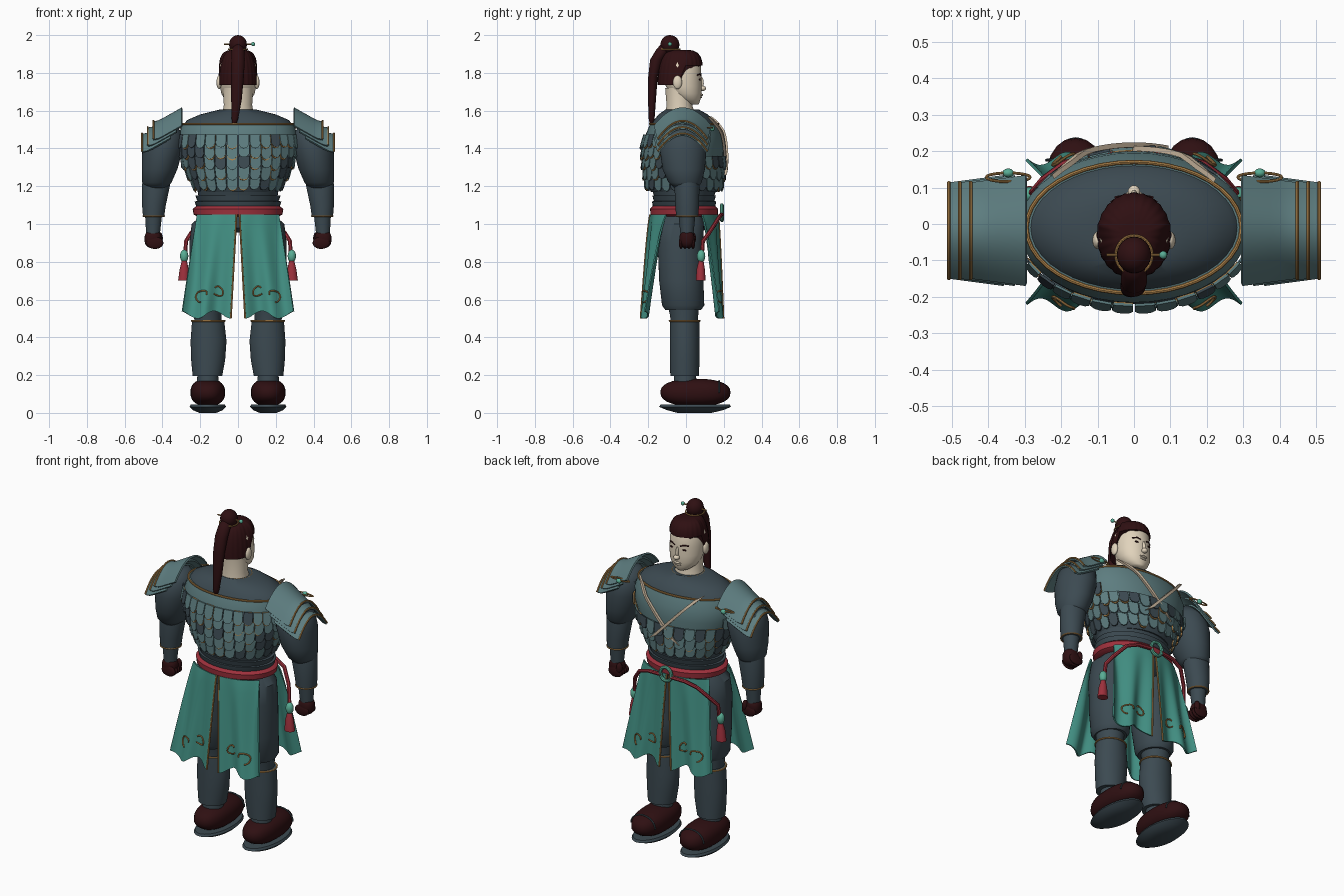
import bpy, bmesh, math, random
from mathutils import Vector

random.seed(4)
if "Cube" in bpy.data.objects:
    bpy.data.objects.remove(bpy.data.objects["Cube"])


def material(name, r, g, b):
    mat = bpy.data.materials.new(name)
    mat.use_nodes = True
    mat.diffuse_color = (r, g, b, 1)
    mat.node_tree.nodes["Principled BSDF"].inputs["Base Color"].default_value = (r, g, b, 1)
    return mat


SLATE = material("dark slate", .045, .068, .083)
STEEL = material("blue grey steel", .11, .205, .215)
TEAL = material("teal cloth", .055, .28, .23)
JADE = material("jade", .1, .42, .3)
HAIR = material("dark brown", .028, .005, .006)
RED = material("red sash", .34, .03, .045)
SKIN = material("skin", .75, .65, .5)
GOLD = material("gold trim", .43, .23, .07)
STRAP = material("beige strap", .6, .48, .35)


def finish(obj, *mats, angle=40):
    for mat in mats:
        obj.data.materials.append(mat)
    bpy.ops.object.select_all(action='DESELECT')
    obj.select_set(True)
    bpy.context.view_layer.objects.active = obj
    if obj.type == 'CURVE':
        bpy.ops.object.convert(target='MESH')
        obj = bpy.context.object
    bpy.ops.object.shade_smooth_by_angle(angle=math.radians(angle))
    return obj


def from_bmesh(name, bm, *mats, angle=40):
    bmesh.ops.recalc_face_normals(bm, faces=bm.faces)
    mesh = bpy.data.meshes.new(name)
    bm.to_mesh(mesh)
    bm.free()
    obj = bpy.data.objects.new(name, mesh)
    bpy.context.collection.objects.link(obj)
    return finish(obj, *mats, angle=angle)


def grid(name, point, nu, nv, *mats, closed=False, rule=None, thick=0, angle=40):
    """Surface from point(u, v); closed wraps u and caps both ends."""
    bm = bmesh.new()
    cols = nu if closed else nu + 1
    rows = [[bm.verts.new(point(i / nu, j / nv)) for i in range(cols)] for j in range(nv + 1)]
    for low, high in zip(rows, rows[1:]):
        for i in range(nu):
            k = (i + 1) % cols
            bm.faces.new((low[i], low[k], high[k], high[i]))
    if closed:
        bm.faces.new(rows[0])
        bm.faces.new(rows[-1])
    if rule:
        for face in bm.faces:
            face.material_index = rule(face.calc_center_median())
    if thick:
        bmesh.ops.recalc_face_normals(bm, faces=bm.faces)
        bmesh.ops.solidify(bm, geom=bm.faces[:], thickness=thick)
    return from_bmesh(name, bm, *mats, angle=angle)


def loft(name, sections, *mats, rule=None, angle=40):
    """Stacked ellipses, each given as z, x, y, x radius, y radius."""
    def point(u, v):
        z, x, y, rx, ry = sections[round(v * (len(sections) - 1))]
        a = u * math.tau
        return x + rx * math.cos(a), y + ry * math.sin(a), z
    return grid(name, point, 40, len(sections) - 1, *mats, closed=True, rule=rule, angle=angle)


def tube(name, points, radius, mat, cyclic=False):
    curve = bpy.data.curves.new(name, 'CURVE')
    curve.dimensions = '3D'
    curve.bevel_depth, curve.bevel_resolution, curve.use_fill_caps = radius, 2, True
    spline = curve.splines.new('POLY')
    spline.points.add(len(points) - 1)
    for p, co in zip(spline.points, points):
        p.co = (*co, 1)
    spline.use_cyclic_u = cyclic
    obj = bpy.data.objects.new(name, curve)
    bpy.context.collection.objects.link(obj)
    return finish(obj, mat)


def ring(name, z, x, y, rx, ry, radius, mat=GOLD, upright=False):
    arc = [(math.cos(i * math.tau / 40), math.sin(i * math.tau / 40)) for i in range(40)]
    points = [(x + rx * c, y, z + ry * s) if upright else (x + rx * c, y + ry * s, z) for c, s in arc]
    return tube(name, points, radius, mat, True)


def blob(name, center, size, mat, power=1):
    bm = bmesh.new()
    bmesh.ops.create_uvsphere(bm, u_segments=24, v_segments=14, radius=1)
    for v in bm.verts:
        v.co = Vector([c + s * math.copysign(abs(k) ** power, k) for c, s, k in zip(center, size, v.co)])
    return from_bmesh(name, bm, mat, angle=60)


# Torso: collar yoke, cuirass and banded waist
TORSO = [(1.17, 0, -.01, .205, .175), (1.2, 0, -.01, .225, .19), (1.3, 0, -.01, .275, .205),
         (1.4, 0, -.01, .31, .21), (1.47, 0, -.01, .315, .205), (1.53, 0, -.01, .295, .18)]


def torso_point(a, z, lift=0):
    for low, high in zip(TORSO, TORSO[1:]):
        if z <= high[0] or high is TORSO[-1]:
            t = (z - low[0]) / (high[0] - low[0])
            _, _, y, rx, ry = [p + (q - p) * t for p, q in zip(low, high)]
            return Vector(((rx + lift) * math.cos(a), y + (ry + lift) * math.sin(a), z))


loft("cuirass", TORSO, SLATE, STEEL, rule=lambda c: int(c.z > 1.47 or (c.y > 0 and c.z > 1.3)))
loft("yoke", [(1.52, 0, -.01, .29, .175), (1.55, 0, -.01, .27, .16), (1.58, 0, -.015, .2, .13),
              (1.605, 0, -.02, .1, .09), (1.6, 0, -.02, .07, .07)], SLATE)
ring("yoke_trim", 1.53, 0, -.01, .295, .18, .006)
ring("collar_trim", 1.6, 0, -.02, .09, .085, .004)
loft("waist", [(1.06, 0, -.01, .2, .15), (1.09, 0, -.01, .22, .165), (1.12, 0, -.01, .23, .17),
               (1.121, 0, -.01, .215, .16), (1.15, 0, -.01, .225, .168), (1.151, 0, -.01, .21, .16),
               (1.18, 0, -.01, .215, .17)], SLATE, angle=20)
loft("sash", [(1.04, 0, -.01, .215, .165), (1.05, 0, -.01, .235, .178), (1.08, 0, -.01, .24, .18),
              (1.095, 0, -.01, .22, .165)], RED)
loft("hips", [(.955, 0, -.02, .1, .1), (.98, 0, -.02, .17, .135), (1.06, 0, -.01, .2, .155)], SLATE)

# Overlapping rounded scales wrapped round the cuirass
OUTLINE = [(-1, 0), (1, 0), (1, .7), (.6, .93), (0, 1), (-.6, .93), (-1, .7)]


def add_scale(bm, a, top, width, height, lift, index):
    layers = [[bm.verts.new(torso_point(a + u * width, top - v * height, lift + k + .014 * v))
               for u, v in OUTLINE] for k in (0, .007)]
    faces = [bm.faces.new(layers[1]), bm.faces.new(layers[0])]
    for i in range(len(OUTLINE)):
        k = (i + 1) % len(OUTLINE)
        faces.append(bm.faces.new((layers[0][i], layers[0][k], layers[1][k], layers[1][i])))
    for face in faces:
        face.material_index = index


bm = bmesh.new()
for row in range(5):
    top, count = 1.475 - row * .057, 34 - 2 * row
    for i in range(count):
        a = (i + row % 2 / 2) * math.tau / count
        if math.sin(a) > .3 and row < 2:
            continue
        width, size = math.pi / count * .92, .07 + random.uniform(-.006, .006)
        shade = int(random.random() < .72)
        add_scale(bm, a, top, width, size, .006, shade)
        if random.random() < .4:
            add_scale(bm, a, top, width, size + .006, .003, 2)
from_bmesh("armor_scales", bm, SLATE, STEEL, GOLD, angle=30)

# Crossed chest straps
for side, name, lift in ((1, "under_strap", .012), (-1, "over_strap", .022)):
    def strap(u, v):
        x = side * (.2 - .27 * v) + (u - .5) * .05
        z = 1.555 - .28 * v + side * (u - .5) * .03
        bulge = .212 * math.sqrt(1 - (x / .33) ** 2)
        return x, bulge - .01 - max(0, z - 1.49) * .4 + lift, z
    grid(name, strap, 2, 12, STRAP, thick=.014)

# Head: face, features, ears
loft("neck", [(1.57, 0, -.03, .085, .08), (1.63, 0, -.035, .075, .068), (1.72, 0, -.035, .08, .075)], SKIN)
loft("head", [(1.632, 0, .04, .025, .025), (1.64, 0, .028, .045, .042), (1.66, 0, .012, .07, .065),
              (1.69, 0, 0, .088, .083), (1.73, 0, -.012, .096, .095), (1.78, 0, -.018, .097, .1),
              (1.84, 0, -.025, .095, .103), (1.88, 0, -.03, .08, .09), (1.9, 0, -.03, .05, .06)], SKIN, angle=80)
blob("nose", (0, .088, 1.718), (.017, .018, .014), SKIN)
blob("nose_bridge", (0, .08, 1.745), (.009, .014, .035), SKIN)
blob("upper_lip", (0, .081, 1.684), (.024, .01, .006), SKIN)
blob("lower_lip", (0, .076, 1.672), (.02, .01, .006), SKIN)
for s in (-1, 1):
    blob("ear", (s * .1, -.045, 1.75), (.014, .024, .036), SKIN)
    blob("eye", (s * .038, .073, 1.765), (.016, .005, .005), HAIR)
    tube("eyebrow", [(s * .018, .079, 1.785), (s * .04, .074, 1.793), (s * .062, .059, 1.788)], .004, HAIR)


# Hair: ribbed cap, topknot, pin and ponytail
def hair(u, v):
    a = u * math.tau
    r = math.cos(v * math.pi / 2.1) ** .55 * (1 + .012 * math.cos(24 * a))
    y = math.sin(a)
    base = 1.735 + .105 * min(1, max(0, (y + .1) / .35))
    return .102 * r * math.cos(a), -.032 + .118 * r * y, base + (1.922 - base) * math.sin(v * math.pi / 2)


grid("hair_cap", hair, 96, 10, HAIR, closed=True)
blob("topknot", (0, -.085, 1.95), (.047, .05, .05), HAIR)
ring("topknot_band", 1.925, 0, -.085, .05, .053, .004)
tube("hair_pin", [(-.075, -.085, 1.952), (.08, -.085, 1.952)], .004, GOLD)
blob("hair_pin_bead", (.08, -.085, 1.952), (.011, .011, .011), JADE)
loft("ponytail", [(1.5, -.022, -.18, .004, .006), (1.56, -.016, -.182, .018, .016), (1.66, -.008, -.18, .028, .021),
                  (1.78, -.003, -.175, .034, .025), (1.87, 0, -.155, .036, .035), (1.92, 0, -.125, .034, .035),
                  (1.95, 0, -.105, .02, .03)], HAIR, angle=80)


def pauldron(s, layer):
    x0, z0 = .298 + .03 * layer, 1.617 - .033 * layer

    def plate(u, v):
        w = 2 * u - 1
        spread = .152 - .02 * v
        flip = .012 * max(0, v - .8) * 5
        return s * (x0 + .15 * v), -.018 + spread * w, z0 - .085 * v - .095 * w * w + flip
    grid("shoulder_plate", plate, 16, 6, STEEL, thick=.01)
    tube("shoulder_trim", [Vector(plate(i / 16, 1)) + Vector((0, 0, .002)) for i in range(17)], .005, GOLD)


def skirt_panel(s, side):
    """Split cloth panel that flares and waves towards its hem."""
    def cloth(u, v):
        x = .008 + .03 * v + u * (.21 + .045 * v)
        wrap = math.sqrt(1 - (min(x, .22) / .26) ** 2)
        start = -.01 + side * .18 * wrap
        end = (.18 if side > 0 else -.222) + side * .018 * math.cos(u * 11)
        t = v ** .75
        return s * x, start * (1 - t) + end * t, 1.05 - v * (.53 + .02 * math.cos(u * 9))
    grid("skirt_panel", cloth, 24, 16, TEAL, thick=.008, angle=60)
    tube("skirt_trim", [cloth(0, i / 16) for i in range(17)], .005, GOLD)
    # Embroidered scrolls near the hem
    for u0, r, start in ((.3, .026, .7), (.66, .03, 3)):
        points = []
        for i in range(17):
            a = start + i / 16 * 4.8
            p = Vector(cloth(u0 + r * math.cos(a) / .25, .79 + r * math.sin(a) / .55))
            points.append(p + Vector((0, side * .007, 0)))
        tube("skirt_scroll", points, .004, GOLD)


for s in (-1, 1):
    # Arms and fists
    loft("upper_arm", [(1.53, s * .38, -.015, .05, .06), (1.47, s * .39, -.015, .1, .11),
                       (1.39, s * .4, -.015, .107, .123), (1.29, s * .415, -.012, .094, .112),
                       (1.22, s * .43, -.005, .078, .088), (1.19, s * .43, 0, .055, .06)], SLATE, angle=60)
    loft("bracer", [(1.26, s * .43, .005, .07, .06), (1.2, s * .435, .005, .074, .066),
                    (1.1, s * .445, .006, .063, .063), (1.04, s * .447, .006, .056, .058)], SLATE)
    ring("bracer_trim", 1.042, s * .447, .006, .056, .058, .004)
    loft("wrist", [(.94, s * .45, .005, .036, .034), (1.05, s * .447, .005, .045, .045)], SLATE)
    blob("fist", (s * .45, .005, .92), (.045, .04, .048), HAIR, .8)
    for i in range(4):
        blob("finger", (s * .44, -.026 + .021 * i, .9), (.045, .012, .032), HAIR)
    blob("thumb", (s * .415, .035, .925), (.017, .018, .032), HAIR)
    for layer in (2, 1, 0):
        pauldron(s, layer)
    ring("shoulder_loop", 1.51, s * .345, .128, .06, .012, .004)
    blob("shoulder_bead", (s * .345, .14, 1.505), (.016, .012, .014), JADE)

    # Legs, greaves and shoes
    loft("thigh", [(.545, s * .155, -.015, .085, .095), (.57, s * .155, -.015, .1, .112),
                   (.7, s * .15, -.025, .108, .117), (.9, s * .145, -.03, .113, .12),
                   (1, s * .135, -.025, .11, .12), (1.05, s * .11, -.015, .08, .1)], SLATE)
    loft("knee", [(.47, s * .16, -.01, .07, .07), (.52, s * .16, -.01, .073, .075),
                  (.58, s * .158, -.015, .08, .085)], SLATE)
    loft("greave", [(.195, s * .162, -.007, .078, .076), (.28, s * .158, -.007, .09, .078),
                    (.38, s * .156, -.007, .095, .079), (.49, s * .158, -.007, .085, .078)], SLATE)
    ring("greave_trim", .487, s * .158, -.007, .087, .08, .005)
    loft("ankle", [(.13, s * .16, -.005, .06, .062), (.2, s * .16, -.005, .055, .058)], SLATE)
    blob("shoe", (s * .16, .05, .108), (.092, .186, .073), HAIR, .85)
    loft("sole", [(0, s * .16, .045, .045, .09), (.015, s * .16, .048, .08, .15),
                  (.032, s * .16, .048, .097, .19), (.045, s * .16, .048, .09, .183)], SLATE)
    tube("shoe_band", [(s * .16 + .08 * math.cos(a), .175, .107 + .064 * math.sin(a))
                       for a in [i * math.pi / 12 for i in range(13)]], .004, SLATE)
    for side in (-1, 1):
        skirt_panel(s, side)

    # Sash cords ending in beads and tassels
    tube("sash_cord", [(s * .03, .19, 1.05), (s * .12, .182, 1.045), (s * .19, .165, 1.02), (s * .25, .12, .95),
                       (s * .275, .09, .91), (s * .282, .082, .8)], .011, RED)
    blob("cord_bead", (s * .285, .08, .83), (.022, .022, .034), JADE)
    loft("tassel", [(.7, s * .287, .078, .03, .026), (.76, s * .285, .078, .024, .022),
                    (.81, s * .284, .08, .012, .012)], RED)

# Jade buckle ring
ring("buckle_ring", 1.06, 0, .19, .036, .04, .01, JADE, upright=True)
